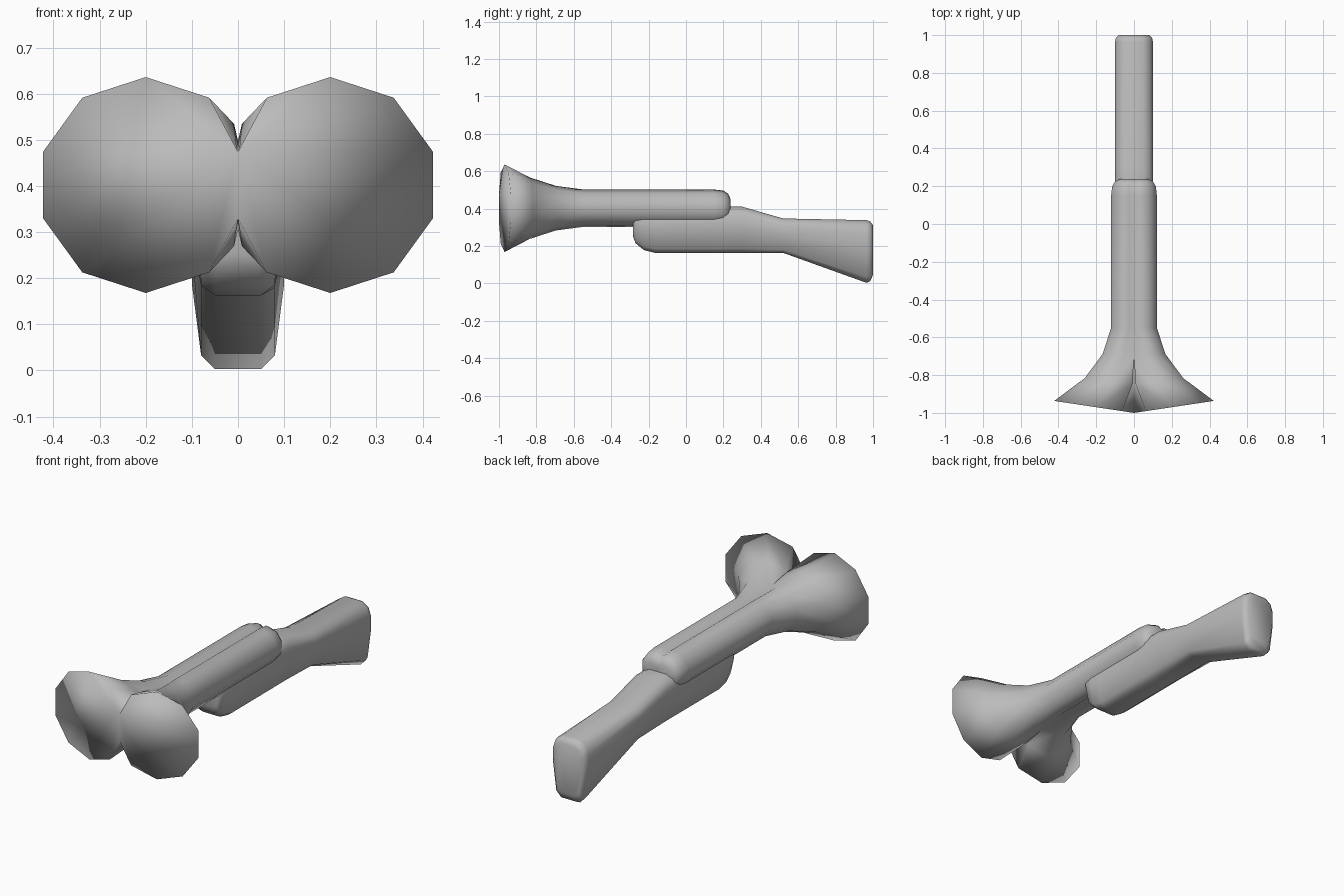
import bpy, bmesh
from math import sin, cos, pi

default = bpy.data.objects.get("Cube")
if default:
    bpy.data.objects.remove(default, do_unlink=True)

grey = bpy.data.materials.new("plain grey")
grey.use_nodes = True
grey.diffuse_color = (0.5, 0.5, 0.5, 1)
grey.node_tree.nodes["Principled BSDF"].inputs["Base Color"].default_value = (0.5, 0.5, 0.5, 1)


def loft(name, rings, mirrored=False):
    """Skin a list of equal point rings, cap both ends and shade smooth."""
    bm = bmesh.new()
    loops = [[bm.verts.new(p) for p in ring] for ring in rings]
    n = len(loops[0])
    for a, b in zip(loops, loops[1:]):
        for i in range(n):
            j = (i + 1) % n
            bm.faces.new((a[i], a[j], b[j], b[i]))
    bm.faces.new(loops[0][::-1])
    bm.faces.new(loops[-1])
    if mirrored:
        # Open the wall on the centre plane so both halves join
        inner = [f for f in bm.faces if all(abs(v.co.x) < 1e-5 for v in f.verts)]
        bmesh.ops.delete(bm, geom=inner, context='FACES')
    bmesh.ops.remove_doubles(bm, verts=bm.verts, dist=1e-5)
    bmesh.ops.recalc_face_normals(bm, faces=bm.faces)
    if not mirrored and bm.calc_volume(signed=True) < 0:
        bmesh.ops.reverse_faces(bm, faces=bm.faces)
    for f in bm.faces:
        f.smooth = True
    mesh = bpy.data.meshes.new(name)
    bm.to_mesh(mesh)
    bm.free()
    mesh.materials.append(grey)
    obj = bpy.data.objects.new(name, mesh)
    bpy.context.collection.objects.link(obj)
    if mirrored:
        mod = obj.modifiers.new("mirror", 'MIRROR')
        mod.use_clip = True
        mod.merge_threshold = 0.001
    return obj


def barrel_ring(y, cx, r, slope):
    """Ten-sided ring, tilted outwards and clipped at the centre plane."""
    pts = []
    for k in range(10):
        a = pi / 2 + k * pi / 5
        x = max(0, cx + r * cos(a))
        pts.append((x, y + slope * (x - cx), 0.402 + r * sin(a)))
    return pts


def stock_ring(y, zb, zt, w):
    """Chamfered section, widest in the upper half."""
    h = zt - zb
    side = [(0.5 * w, zb), (0.8 * w, zb + 0.09 * h), (w, zb + 0.55 * h),
            (w, zt - 0.2 * h), (0.85 * w, zt - 0.07 * h), (0.5 * w, zt)]
    return [(x, y, z) for x, z in side] + [(-x, y, z) for x, z in reversed(side)]


# Twin flared barrels: y, centre x, radius, tilt
barrel = [(-0.97, 0.2, 0.234, 0.15), (-0.835, 0.105, 0.164, 0.12),
          (-0.695, 0.053, 0.119, 0.06), (-0.55, 0.026, 0.1, 0),
          (0.15, 0.026, 0.1, 0), (0.2, 0.026, 0.094, 0),
          (0.225, 0.026, 0.078, 0), (0.238, 0.026, 0.05, 0)]
loft("twin_barrels", [barrel_ring(*s) for s in barrel], mirrored=True)

# Fore-end, grip and butt in one piece: y, bottom, top, half width
stock = [(-0.283, 0.25, 0.4, 0.085), (-0.27, 0.215, 0.4, 0.095),
         (-0.225, 0.178, 0.4, 0.1), (-0.165, 0.163, 0.4, 0.1),
         (0.2, 0.163, 0.41, 0.1), (0.3, 0.163, 0.41, 0.1),
         (0.52, 0.163, 0.347, 0.1), (0.965, 0.003, 0.338, 0.1),
         (0.985, 0.012, 0.332, 0.096), (1, 0.045, 0.31, 0.08)]
loft("stock", [stock_ring(*s) for s in stock])
